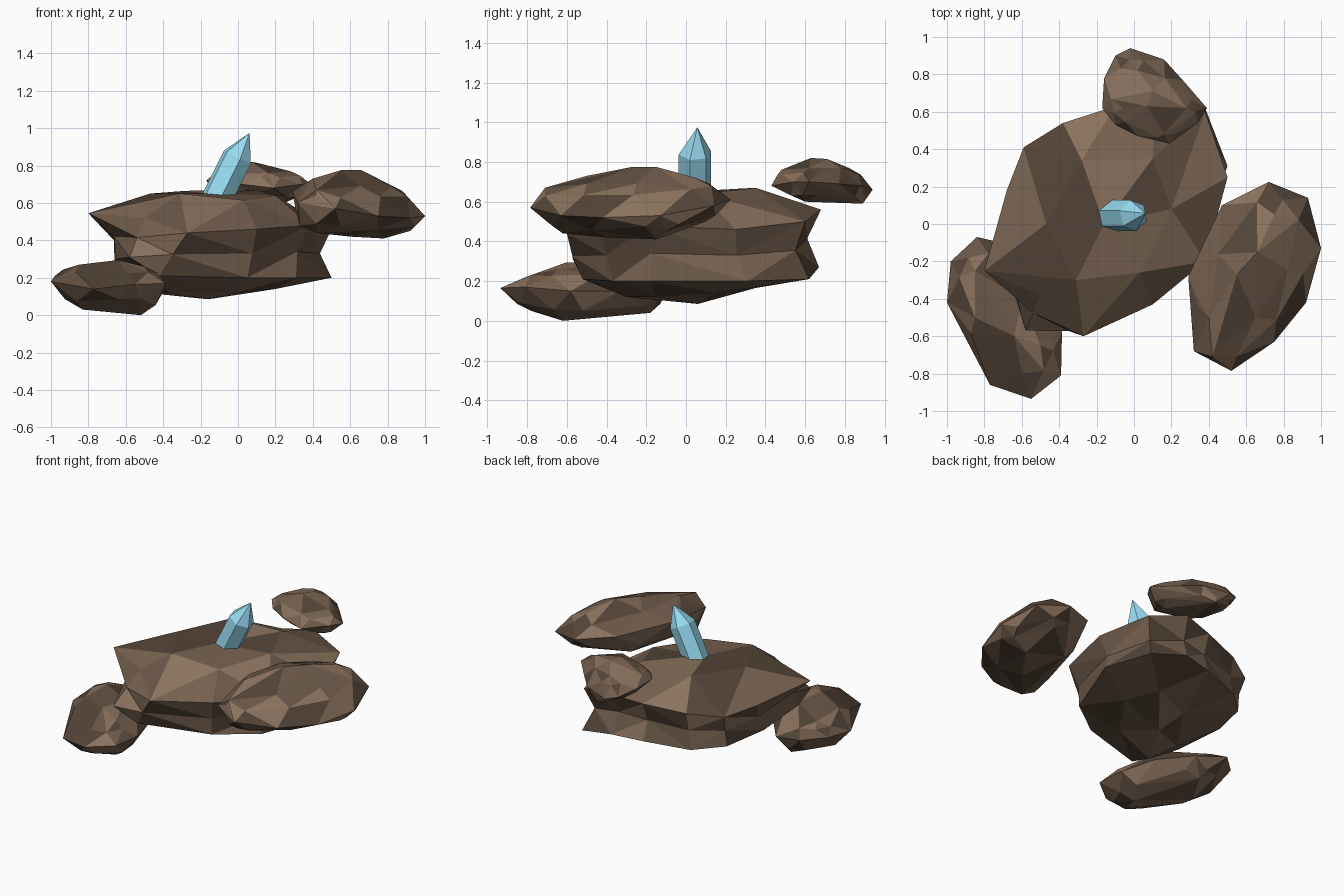
import bpy, bmesh, math, random
from mathutils import Vector, Matrix

if "Cube" in bpy.data.objects:
    bpy.data.objects.remove(bpy.data.objects["Cube"])

random.seed(4)


def material(name, color):
    m = bpy.data.materials.new(name)
    m.diffuse_color = (*color, 1)
    m.use_nodes = True
    m.node_tree.nodes["Principled BSDF"].inputs["Base Color"].default_value = m.diffuse_color
    return m


def finish(name, bm, mats):
    bmesh.ops.recalc_face_normals(bm, faces=bm.faces)
    for f in bm.faces:  # mottled facets
        f.material_index = random.randrange(len(mats))
    me = bpy.data.meshes.new(name)
    bm.to_mesh(me)
    bm.free()
    for m in mats:
        me.materials.append(m)
    ob = bpy.data.objects.new(name, me)
    bpy.context.collection.objects.link(ob)
    return ob


def boulder(name, outline, top, bottom, mats):
    """Faceted stone: widest outline, bulging shoulders, top and bottom points."""
    pts = [Vector(p) for p in outline + top + bottom]
    n = len(outline)
    for cap in (top, bottom):
        for i in range(n):
            edge = (Vector(outline[i]) + Vector(outline[(i + 1) % n])) / 2
            near = min((Vector(c) for c in cap), key=lambda c: (c - edge).length)
            p = edge.lerp(near, 0.4)
            p.z = edge.z + (near.z - edge.z) * 0.66
            pts.append(p)
    bm = bmesh.new()
    for p in pts:
        bm.verts.new(p)
    res = bmesh.ops.convex_hull(bm, input=bm.verts)
    junk = {v for v in res["geom_interior"] + res["geom_unused"]
            if isinstance(v, bmesh.types.BMVert)}
    bmesh.ops.delete(bm, geom=list(junk), context='VERTS')
    return finish(name, bm, mats)


browns = [material("brown_rock_" + n, (.16 * k, .105 * k, .07 * k))
          for n, k in (("dark", .55), ("medium", .9), ("warm", 1.1), ("light", 1.6))]
blue = material("blue_crystal", (0.32, 0.72, 0.90))

# Main rock: upper and lower rims with a pinched waist, faceted caps
upper = [(-.80, -.25, .545), (-.68, .18, .50), (-.59, .41, .48), (-.38, .54, .50),
         (-.10, .63, .53), (.12, .68, .56), (.38, .60, .50), (.50, .25, .46),
         (.38, -.20, .48), (.10, -.43, .46), (-.27, -.60, .44), (-.50, -.38, .52)]
lower = [(-.65, -.33, .30), (-.66, .07, .28), (-.57, .36, .25), (-.40, .52, .24),
         (-.10, .62, .26), (.12, .67, .27), (.38, .62, .21), (.50, .31, .20),
         (.31, -.18, .20), (.05, -.37, .20), (-.42, -.52, .21), (-.58, -.57, .31)]
top = [(-.47, .0, .65), (-.28, .34, .665), (.10, .35, .67),
       (.20, .08, .64), (.03, -.26, .615), (-.31, -.30, .65)]
bottom = [(-.40, -.05, .11), (-.20, .25, .14), (.08, .35, .165),
          (.20, .15, .14), (0, -.15, .12), (-.38, -.30, .12)]
pinch = [.90, .97, .97, .96, .92, .90, .90, .90, .94, 1, 1.02, 1]
centre = Vector((-.12, .03, .38))
waist = []
for a, b, k in zip(upper, lower, pinch):
    mid = (Vector(a) + Vector(b)) / 2
    p = centre.lerp(mid, k)
    p.z = mid.z
    waist.append(p)

bm = bmesh.new()
U, W, L, T, B = [[bm.verts.new(p) for p in ring] for ring in (upper, waist, lower, top, bottom)]
for r, s in ((U, W), (W, L)):
    for i in range(12):
        j = (i + 1) % 12
        if i % 2:
            bm.faces.new((r[i], r[j], s[i]))
            bm.faces.new((r[j], s[j], s[i]))
        else:
            bm.faces.new((r[i], r[j], s[j]))
            bm.faces.new((r[i], s[j], s[i]))
for rim, cap, tip in ((U, T, (-.16, 0, .65)), (L, B, (-.16, .06, .085))):
    mid = bm.verts.new(tip)
    for i in range(6):
        a, b, c = rim[2 * i], rim[2 * i + 1], rim[(2 * i + 2) % 12]
        t, u = cap[i], cap[(i + 1) % 6]
        for f in ((a, b, t), (b, c, t), (c, u, t), (t, u, mid)):
            bm.faces.new(f)
finish("main_rock", bm, browns)

# Low rock at the front left
boulder("left_rock",
        [(-.84, -.07, .20), (-.98, -.20, .21), (-1, -.42, .18), (-.77, -.86, .14),
         (-.55, -.935, .165), (-.39, -.81, .17), (-.385, -.58, .15), (-.45, -.33, .15),
         (-.62, -.12, .15)],
        [(-.85, -.25, .27), (-.85, -.50, .27), (-.64, -.60, .295), (-.50, -.65, .26),
         (-.60, -.40, .28)],
        [(-.52, -.62, 0), (-.83, -.40, .03), (-.70, -.18, .04), (-.60, -.78, .05)], browns)

# Raised rock at the right
boulder("right_rock",
        [(.72, .225, .61), (.93, .14, .58), (1, -.13, .53), (.92, -.42, .52),
         (.75, -.63, .53), (.52, -.785, .57), (.32, -.68, .60), (.32, -.50, .60),
         (.29, -.28, .66), (.47, .10, .65)],
        [(.40, -.50, .73), (.42, -.71, .67), (.55, -.27, .775), (.66, -.15, .775),
         (.75, .05, .72), (.82, -.25, .69), (.65, -.50, .69)],
        [(.78, -.15, .41), (.60, -.40, .42), (.42, -.62, .44), (.33, -.60, .48),
         (.92, -.10, .45), (.50, -.10, .46), (.75, .10, .50)], browns)

# Small rock at the back
boulder("back_rock",
        [(-.02, .94, .66), (.16, .88, .68), (.26, .77, .69), (.39, .62, .70),
         (.34, .54, .70), (.19, .43, .68), (.02, .47, .70), (-.10, .53, .71),
         (-.17, .62, .72), (-.16, .78, .71), (-.10, .90, .68)],
        [(.07, .63, .82), (.10, .71, .815), (.02, .82, .77), (.28, .62, .77),
         (.16, .48, .76), (-.06, .62, .78)],
        [(.06, .89, .59), (.25, .60, .60), (.0, .60, .63), (-.06, .80, .63)], browns)

# Hexagonal crystal leaning to the right
bm = bmesh.new()
foot, shoulder = [[bm.verts.new((.084 * math.cos(a), .084 * math.sin(a), z))
                   for a in (math.radians(42 + 60 * i) for i in range(6))]
                  for z in (-.27, 0)]
tip = bm.verts.new((0, .012, .145))
bm.faces.new(foot)
for i in range(6):
    j = (i + 1) % 6
    bm.faces.new((foot[i], foot[j], shoulder[j], shoulder[i]))
    bm.faces.new((shoulder[i], shoulder[j], tip))
bm.transform(Matrix.Translation((-.003, .045, .845)) @ Matrix.Rotation(math.radians(26.5), 4, 'Y'))
finish("crystal", bm, [blue])
